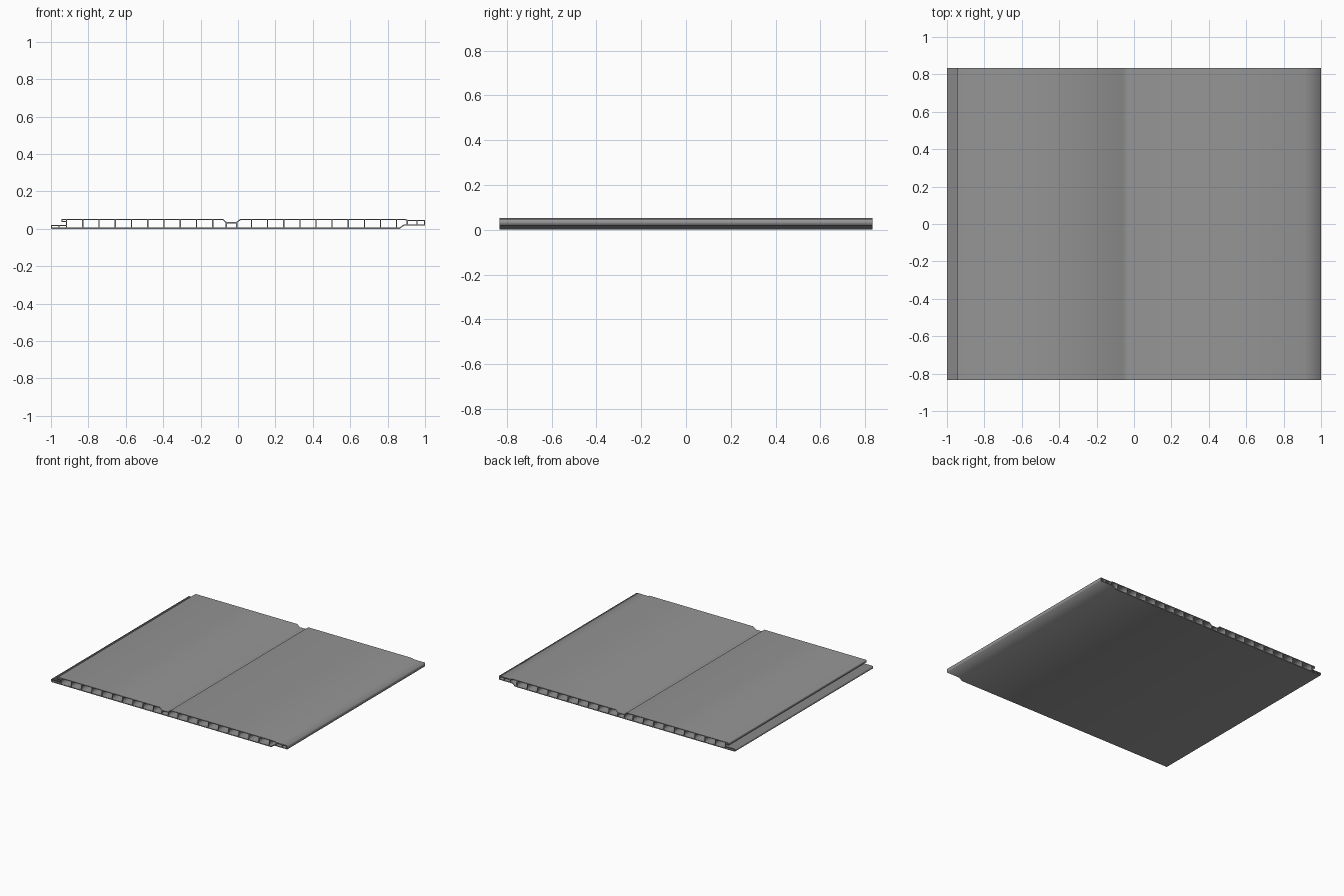
import bpy, math

if "Cube" in bpy.data.objects:
    bpy.data.objects.remove(bpy.data.objects["Cube"])

HALF_LEN = 0.833   # half length along y
TOP = 0.053        # panel thickness
T = 0.006          # skin and rib thickness
H = T / 2

plastic = bpy.data.materials.new("grey_plastic")
plastic.diffuse_color = (0.3, 0.3, 0.3, 1)
plastic.use_nodes = True
plastic.node_tree.nodes["Principled BSDF"].inputs["Base Color"].default_value = plastic.diffuse_color


def cell(x0, x1, z0=0.0, z1=TOP):
    """Hollow chamber between two rib centre lines."""
    return [(x0 + H, z0 + T), (x1 - H, z0 + T), (x1 - H, z1 - T), (x0 + H, z1 - T)]


def extrude_profile(name, loops):
    """Extrude an outline with holes along y."""
    cu = bpy.data.curves.new(name, 'CURVE')
    cu.dimensions = '2D'
    cu.fill_mode = 'BOTH'
    cu.extrude = HALF_LEN
    for pts in loops:
        sp = cu.splines.new('POLY')
        sp.points.add(len(pts) - 1)
        for p, (x, z) in zip(sp.points, pts):
            p.co = (x, z, 0, 1)
        sp.use_cyclic_u = True
    ob = bpy.data.objects.new(name, cu)
    bpy.context.collection.objects.link(ob)
    ob.rotation_euler.x = math.pi / 2
    bpy.ops.object.select_all(action='DESELECT')
    ob.select_set(True)
    bpy.context.view_layer.objects.active = ob
    bpy.ops.object.convert(target='MESH')
    bpy.ops.object.transform_apply(rotation=True)
    ob = bpy.context.object
    ob.data.materials.clear()
    ob.data.materials.append(plastic)
    return ob


# outer outline: bottom flange, slotted left edge, top groove, right tongue
outline = [
    (-1, 0.003), (-0.997, 0), (0.865, 0), (0.89, 0.018), (1, 0.018), (1, 0.047),
    (0.91, 0.047), (0.892, TOP), (0.012, TOP), (-0.01, 0.035), (-0.06, 0.035),
    (-0.08, TOP), (-0.942, TOP), (-0.945, 0.05), (-0.945, 0.035), (-0.92, 0.035),
    (-0.92, 0.021), (-1, 0.021),
]

# ribs on each side of the groove
left = [-0.917 + 0.0869 * i for i in range(10)]
right = [0.072 + 0.0862 * i for i in range(10)]
holes = [cell(a, b) for r in (left, right) for a, b in zip(r, r[1:])]

# chambers around the groove
holes += [
    [(left[-1] + H, T), (-0.066, T), (-0.066, 0.033), (-0.083, TOP - T), (left[-1] + H, TOP - T)],
    cell(-0.063, -0.007, 0, 0.035),
    [(-0.004, T), (right[0] - H, T), (right[0] - H, TOP - T), (0.015, TOP - T), (-0.004, 0.033)],
]

# chambers of the right tongue
holes += [
    [(right[-1] + H, T), (0.863, T), (0.887, 0.024), (0.902, 0.024),
     (0.902, 0.043), (0.89, TOP - T), (right[-1] + H, TOP - T)],
    cell(0.905, 0.957, 0.018, 0.047),
    cell(0.957, 0.997, 0.018, 0.047),
]

# chambers of the left flange and lip
holes += [cell(-0.997, -0.957, 0, 0.021), cell(-0.957, -0.917, 0, 0.021),
          cell(-0.942, -0.917, 0.035, TOP)]

extrude_profile("hollow_wall_panel", [outline] + holes)
